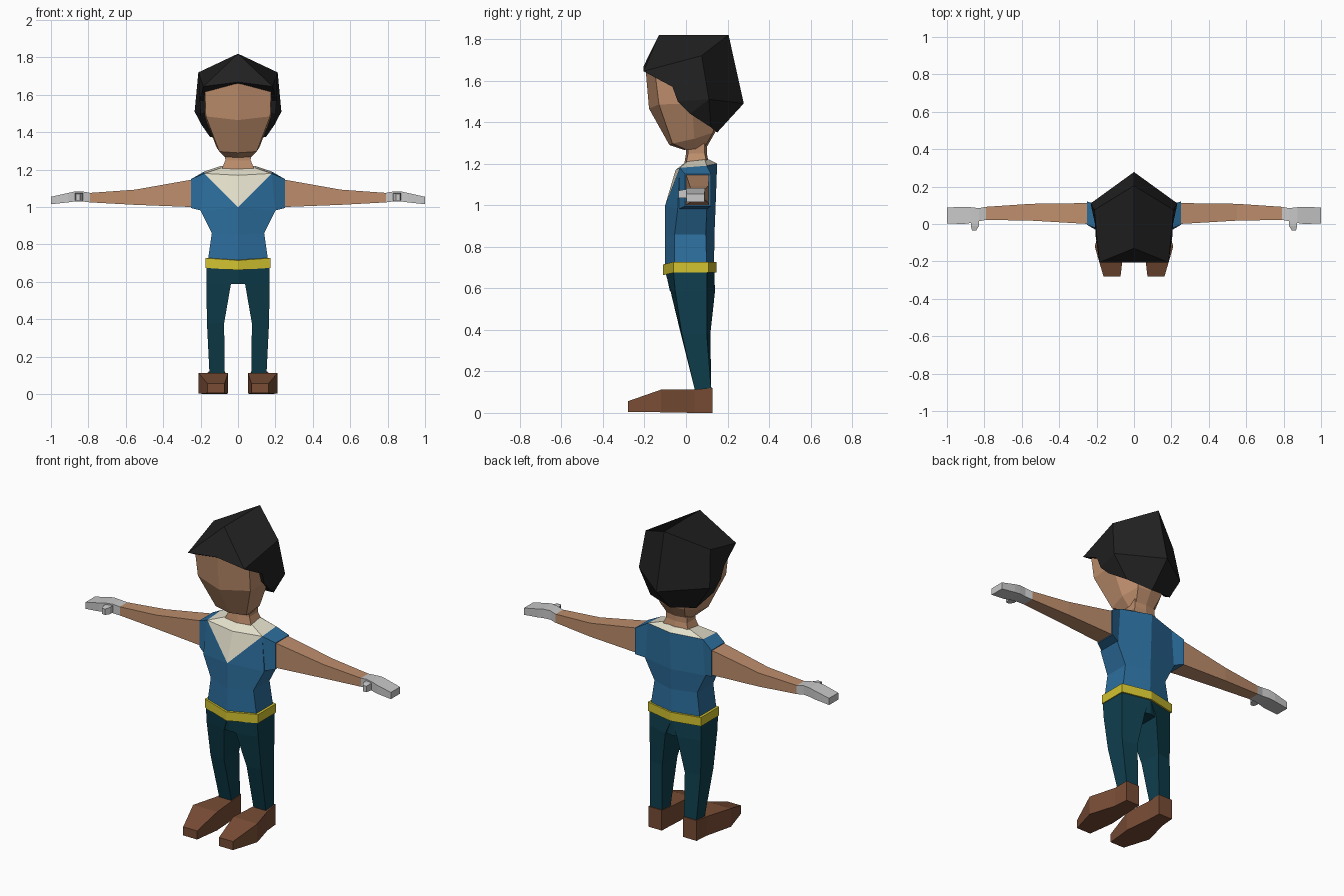
import bpy, bmesh


def material(name, rgb):
    m = bpy.data.materials.new(name)
    lin = [((c / 255 + 0.055) / 1.055) ** 2.4 for c in rgb]
    m.diffuse_color = (*lin, 1)
    return m


skin = material("skin", (190, 142, 108))
black = material("black_hair", (33, 33, 33))
blue = material("blue_cloth", (44, 110, 157))
cream = material("cream_cloth", (226, 222, 202))
yellow = material("yellow_belt", (210, 195, 48))
teal = material("dark_teal", (14, 62, 77))
brown = material("brown_leather", (120, 76, 53))
grey = material("light_grey", (200, 200, 200))


def finish(name, bm, mat, mirror):
    bmesh.ops.remove_doubles(bm, verts=bm.verts, dist=0.0005)
    bmesh.ops.recalc_face_normals(bm, faces=bm.faces)
    me = bpy.data.meshes.new(name)
    bm.to_mesh(me)
    bm.free()
    me.materials.append(mat)
    ob = bpy.data.objects.new(name, me)
    bpy.context.collection.objects.link(ob)
    if mirror:
        ob.modifiers.new("Mirror", 'MIRROR').use_clip = True
    return ob


def loft(name, rings, mat, mirror=False, caps=(True, True)):
    """Skin matching rings of points, optionally closing each end."""
    bm = bmesh.new()
    vs = [[bm.verts.new(p) for p in r] for r in rings]
    n = len(rings[0])
    for a, b in zip(vs, vs[1:]):
        for i in range(n):
            j = (i + 1) % n
            bm.faces.new((a[i], a[j], b[j], b[i]))
    if caps[0]:
        bm.faces.new(vs[0])
    if caps[1]:
        bm.faces.new(vs[-1])
    return finish(name, bm, mat, mirror)


def sym(*pts):
    """Full ring from points running front centre to back centre."""
    return list(pts) + [(-x, y, z) for x, y, z in reversed(pts[1:-1])]


def rect_x(x, y0, y1, z0, z1):
    return [(x, y0, z0), (x, y1, z0), (x, y1, z1), (x, y0, z1)]


def rect_y(y, x0, x1, z0, z1):
    return [(x0, y, z0), (x1, y, z0), (x1, y, z1), (x0, y, z1)]


# Shirt, open in a V at the front
v_tip = (0, -0.10, 1.0)
sh_f, sh_b, sh_c = (0.18, -0.03, 1.18), (0.18, 0.10, 1.19), (0, 0.15, 1.20)
loft("shirt", [
    sym((0, -0.10, 0.69), (0.163, -0.055, 0.70), (0.163, 0.10, 0.70), (0, 0.135, 0.70)),
    sym((0, -0.10, 0.85), (0.14, -0.055, 0.86), (0.14, 0.095, 0.86), (0, 0.137, 0.86)),
    sym(v_tip, (0.20, -0.04, 0.98), (0.20, 0.10, 0.98), (0, 0.142, 0.98)),
    sym(v_tip, sh_f, sh_b, sh_c)], blue, caps=(True, False))

# Collar yoke: V panel and shoulder slope
loft("collar", [
    sym(v_tip, sh_f, sh_b, sh_c),
    sym((0, -0.05, 1.17), sh_f, sh_b, sh_c),
    sym((0, -0.005, 1.205), (0.09, 0.005, 1.21), (0.09, 0.09, 1.22), (0, 0.11, 1.22))],
    cream, caps=(False, True))

# Sleeves, arms and hands
loft("sleeve", [
    [(0.19, -0.04, 0.98), (0.19, 0.10, 0.98), sh_b, sh_f],
    rect_x(0.25, -0.005, 0.12, 0.995, 1.15)], blue, True)
loft("arm", [
    rect_x(0.24, 0.0, 0.112, 1.0, 1.148),
    rect_x(0.55, 0.018, 0.108, 1.012, 1.093),
    rect_x(0.79, 0.022, 0.092, 1.025, 1.076)], skin, True)
loft("hand", [
    rect_x(0.79, 0.022, 0.092, 1.025, 1.076),
    rect_x(0.83, 0.015, 0.085, 1.03, 1.083),
    rect_x(0.875, 0.005, 0.09, 1.03, 1.083),
    rect_x(0.91, 0.0, 0.092, 1.025, 1.075),
    rect_x(1.0, 0.003, 0.088, 1.015, 1.055)], grey, True)
loft("thumb", [
    rect_y(0.03, 0.83, 0.872, 1.035, 1.075),
    rect_y(-0.012, 0.83, 0.872, 1.035, 1.075),
    rect_y(-0.036, 0.845, 0.866, 1.035, 1.07)], grey, True)

# Neck and head
loft("neck", [
    sym((0, -0.01, 1.19), (0.088, 0.0, 1.20), (0.088, 0.10, 1.20), (0, 0.11, 1.20)),
    sym((0, 0.0, 1.25), (0.068, 0.01, 1.25), (0.068, 0.09, 1.25), (0, 0.10, 1.25)),
    sym((0, 0.0, 1.33), (0.07, 0.01, 1.33), (0.07, 0.09, 1.33), (0, 0.10, 1.33))], skin)
loft("head", [
    sym((0, -0.005, 1.265), (0.07, 0.0, 1.268), (0.07, 0.04, 1.27),
        (0.06, 0.09, 1.28), (0, 0.10, 1.28)),
    sym((0, -0.08, 1.29), (0.10, -0.065, 1.297), (0.115, 0.04, 1.32),
        (0.08, 0.13, 1.35), (0, 0.14, 1.35)),
    sym((0, -0.178, 1.465), (0.172, -0.13, 1.485), (0.18, 0.03, 1.49),
        (0.11, 0.16, 1.49), (0, 0.19, 1.49)),
    sym((0, -0.195, 1.66), (0.178, -0.15, 1.645), (0.185, 0.03, 1.65),
        (0.11, 0.15, 1.65), (0, 0.18, 1.65))], skin)

# Hair: one faceted half, mirrored
P = {
    "top_front": (0, -0.13, 1.82), "top_back": (0, 0.205, 1.82),
    "crown": (0.212, 0.075, 1.72), "fringe": (0, -0.205, 1.668),
    "temple": (0.185, -0.205, 1.645), "back": (0, 0.278, 1.49),
    "side": (0.232, 0.11, 1.51), "line1": (0.205, -0.065, 1.57),
    "line2": (0.20, -0.04, 1.50), "line3": (0.195, 0.02, 1.44),
    "nape_side": (0.15, 0.12, 1.375), "nape": (0, 0.15, 1.35),
    "inside": (0, 0.0, 1.56)}
bm = bmesh.new()
V = {k: bm.verts.new(p) for k, p in P.items()}
for f in ("top_front top_back crown temple", "top_front temple fringe",
          "top_back back side crown", "back nape nape_side side",
          "crown line1 temple", "crown side line2 line1",
          "side line3 line2", "side nape_side line3",
          # underside, tucked into the head
          "fringe temple inside", "temple line1 inside", "line1 line2 inside",
          "line2 line3 inside", "line3 nape_side inside", "nape_side nape inside"):
    bm.faces.new([V[k] for k in f.split()])
finish("hair", bm, black, True)

# Belt
belt = [(0, -0.11), (0.174, -0.06), (0.174, 0.108), (0, 0.146)]
loft("belt", [sym(*[(x, y, z + (0 if i else -0.012)) for i, (x, y) in enumerate(belt)])
              for z in (0.675, 0.727)], yellow)

# Trousers: hips and two legs
loft("hips", [
    sym((0, -0.10, 0.69), (0.166, -0.06, 0.69), (0.166, 0.10, 0.69), (0, 0.136, 0.69)),
    sym((0, -0.078, 0.588), (0.166, -0.052, 0.588), (0.166, 0.10, 0.588), (0, 0.138, 0.588))],
    teal)
loft("leg", [
    [(0.0, -0.10, 0.68), (0.168, -0.06, 0.68), (0.168, 0.10, 0.68), (0.0, 0.135, 0.68)],
    [(0.038, -0.075, 0.588), (0.169, -0.052, 0.588), (0.169, 0.10, 0.588), (0.038, 0.14, 0.588)],
    [(0.074, -0.025, 0.38), (0.166, -0.02, 0.38), (0.166, 0.10, 0.38), (0.074, 0.117, 0.38)],
    [(0.072, 0.045, 0.10), (0.152, 0.045, 0.10), (0.152, 0.122, 0.10), (0.072, 0.122, 0.10)]],
    teal, True)

# Shoes
loft("shoe", [
    rect_y(0.127, 0.07, 0.158, 0.0, 0.12),
    rect_y(0.04, 0.066, 0.165, 0.0, 0.113),
    rect_y(-0.12, 0.053, 0.21, 0.003, 0.112),
    rect_y(-0.28, 0.072, 0.163, 0.005, 0.056)], brown, True)
